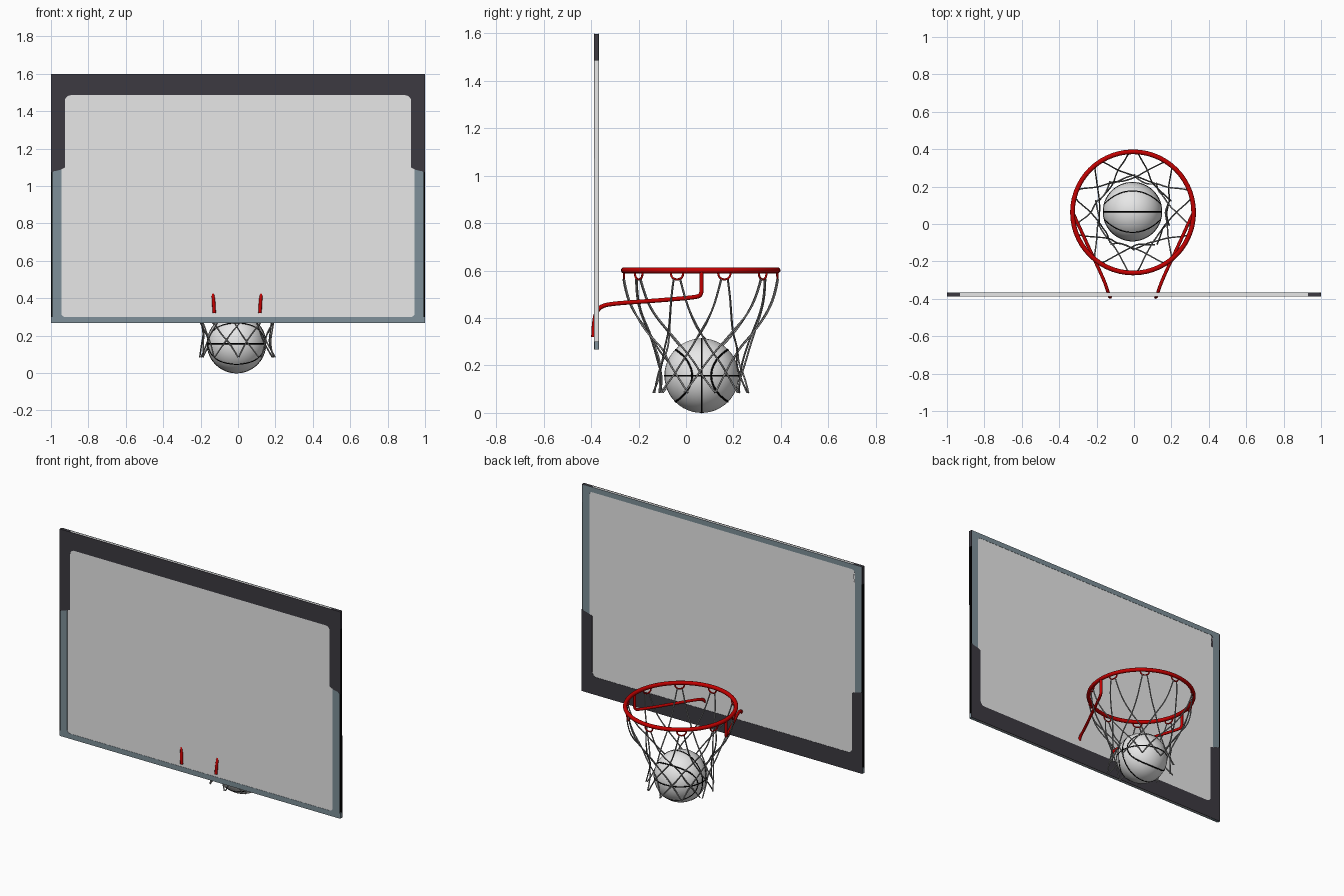
import bpy, bmesh, math, random
from math import sin, cos, pi, radians
from mathutils import Vector

if "Cube" in bpy.data.objects:
    bpy.data.objects.remove(bpy.data.objects["Cube"])

random.seed(3)
CX, CY = -0.005, 0.062          # hoop axis
RIM_Z, RIM_R = 0.601, 0.324
BALL = Vector((CX - 0.003, 0.066, 0.157))


def mat(name, r, g, b):
    m = bpy.data.materials.new(name)
    m.diffuse_color = (r, g, b, 1)
    m.use_nodes = True
    m.node_tree.nodes["Principled BSDF"].inputs["Base Color"].default_value = m.diffuse_color
    return m


GLASS = mat("pale_grey_glass", 0.8, 0.8, 0.8)
DARK = mat("charcoal", 0.045, 0.042, 0.053)
STEEL = mat("blue_grey", 0.21, 0.28, 0.32)
RED = mat("red", 0.55, 0.0, 0.0)
NET = mat("net_grey", 0.26, 0.26, 0.26)
WHITE = mat("ball_white", 0.8, 0.8, 0.8)
BLACK = mat("black", 0.0, 0.0, 0.0)


def add(name, mesh, material):
    ob = bpy.data.objects.new(name, mesh)
    bpy.context.collection.objects.link(ob)
    mesh.materials.append(material)
    return ob


def tubes(name, paths, radius, material, cyclic=False, smooth=True, res=2):
    """Round tubes along a list of paths, joined in one mesh object."""
    cu = bpy.data.curves.new(name + "_curve", 'CURVE')
    cu.dimensions = '3D'
    cu.bevel_depth = radius
    cu.bevel_resolution = res
    cu.use_fill_caps = True
    cu.resolution_u = 5
    for pts in paths:
        sp = cu.splines.new('NURBS' if smooth else 'POLY')
        sp.points.add(len(pts) - 1)
        for p, co in zip(sp.points, pts):
            p.co = (*co, 1)
        sp.use_cyclic_u = cyclic
        if smooth:
            sp.order_u = 3
            sp.use_endpoint_u = not cyclic
    tmp = bpy.data.objects.new(name + "_tmp", cu)
    bpy.context.collection.objects.link(tmp)
    deps = bpy.context.evaluated_depsgraph_get()
    me = bpy.data.meshes.new_from_object(tmp.evaluated_get(deps))
    bpy.data.objects.remove(tmp)
    me.materials.clear()
    for p in me.polygons:
        p.material_index = 0
        p.use_smooth = True
    return add(name, me, material)


def box(name, lo, hi, material):
    bm = bmesh.new()
    bmesh.ops.create_cube(bm, size=1)
    for v in bm.verts:
        v.co = [(a + b) / 2 + c * (b - a) for a, b, c in zip(lo, hi, v.co)]
    me = bpy.data.meshes.new(name)
    bm.to_mesh(me)
    bm.free()
    return add(name, me, material)


# ---- backboard frame: U-shaped plates, the back pair is the front pair upside down
Y0, Y1, Z0, Z1, PT = -0.388, -0.367, 0.267, 1.599, 0.0015


def u_plate(name, z_out, z_in, x_out, x_in, r, material, back):
    s = 1 if z_in > 1 else -1
    arc = [(x_in - r + r * cos(a), z_in - s * r + s * r * sin(a))
           for a in (radians(15 * i) for i in range(7))]
    half = [(x_out, z_out), (x_out, 1.072), (0.985, 1.078), (0.95, 1.086), (x_in, 1.098)] + arc
    pts = half + [(-x, z) for x, z in reversed(half)]
    bm = bmesh.new()
    loops = [[bm.verts.new((x, y, Z0 + Z1 - z if back else z)) for x, z in pts]
             for y in ((Y1, Y1 - PT) if back else (Y0, Y0 + PT))]
    for loop in loops:
        bm.faces.new(loop)
    for i in range(len(pts)):
        a, b = loops
        bm.faces.new((a[i - 1], a[i], b[i], b[i - 1]))
    bmesh.ops.recalc_face_normals(bm, faces=bm.faces)
    me = bpy.data.meshes.new(name)
    bm.to_mesh(me)
    bm.free()
    return add(name, me, material)


for side in ("front", "back"):
    b = side == "back"
    u_plate(side + "_dark_frame", Z1, 1.485, 1.0, 0.925, 0.03, DARK, b)
    u_plate(side + "_steel_frame", Z0, 0.30, 0.993, 0.945, 0.02, STEEL, b)

# glass sheet between the plates, frame corner blocks and black edge strips
box("glass_sheet", (-0.984, Y0 + PT, Z0 + 0.006), (0.984, Y1 - PT, Z1 - 0.002), GLASS)
for s, n in ((-1, "left"), (1, "right")):
    x0, x1 = sorted((s * 0.93, s * 0.9995))
    box(n + "_top_corner", (x0, Y0 + PT, 1.485), (x1, Y1 - PT, Z1 - 0.0005), DARK)
    box(n + "_bottom_corner", (x0, Y0 + PT, Z0 + 0.0005), (x1, Y1 - PT, 0.30), STEEL)
    x0 = min(s * 0.985, s * 0.9995)
    for side, y in (("front", Y0 + PT), ("back", Y1 - PT - 0.001)):
        box(f"{n}_{side}_edge_strip", (x0, y, 0.30), (x0 + 0.0145, y + 0.001, 1.485), BLACK)

# ---- rim
bpy.ops.mesh.primitive_torus_add(location=(CX, CY, RIM_Z), major_radius=RIM_R,
                                 minor_radius=0.0125, major_segments=56, minor_segments=12)
rim = bpy.context.object
rim.name = "rim"
rim.data.materials.append(RED)
bpy.ops.object.shade_smooth()

# ---- support arms from the rim sides through the backboard
arm = [(0.325, 0.065, 0.595), (0.325, 0.065, 0.535), (0.325, 0.065, 0.495), (0.31, 0.035, 0.487),
       (0.235, -0.13, 0.473), (0.155, -0.30, 0.462), (0.133, -0.365, 0.45),
       (0.126, -0.389, 0.40), (0.122, -0.391, 0.32)]
tubes("support_arms", [[(CX + s * x, y, z) for x, y, z in arm] for s in (-1, 1)], 0.009, RED, res=3)


# ---- net hooks and strands
def polar(a, r, z):
    return (CX + r * sin(a), CY + r * cos(a), z)


hooks, strands = [], []
# height, radius, swing in degrees
profile = [(0.565, 0.325, 2.5), (0.50, 0.315, 5), (0.42, 0.283, 9), (0.34, 0.232, 18),
           (0.27, 0.195, 32), (0.21, 0.18, 45), (0.15, 0.18, 59), (0.085, 0.20, 72)]
for i in range(10):
    a = i * pi / 5
    hooks.append([polar(a + radians(d), RIM_R, z) for d, z in
                  ((-5, 0.597), (-4.8, 0.576), (-2, 0.563), (2, 0.563), (4.8, 0.576), (5, 0.597))])
    for s in (-1, 1):
        strands.append([polar(a + s * radians(d) + random.uniform(-0.05, 0.05) * (k > 2),
                              r + s * 0.002 + random.uniform(-0.008, 0.012) * (k > 2), z)
                        for k, (z, r, d) in enumerate(profile)])
tubes("net_hooks", hooks, 0.0045, RED)
tubes("net_strands", strands, 0.004, NET, res=1)

# ---- ball with seams
bpy.ops.mesh.primitive_uv_sphere_add(radius=0.157, location=BALL, segments=40, ring_count=24)
ball = bpy.context.object
ball.name = "ball"
ball.data.materials.append(WHITE)
bpy.ops.object.shade_smooth()

N = 64
seams = [[], [], [], []]
for i in range(N):
    p = 2 * pi * i / N
    th = radians(45 + 15 * (cos(p) ** 2 + cos(p) ** 4))
    dirs = [(cos(p), sin(p), 0), (cos(p), 0, sin(p))]
    dirs += [(sin(th) * cos(p), s * cos(th), sin(th) * sin(p)) for s in (-1, 1)]
    for seam, d in zip(seams, dirs):
        seam.append(BALL + 0.1545 * Vector(d))
tubes("ball_seams", seams, 0.0045, BLACK, cyclic=True, smooth=False)
